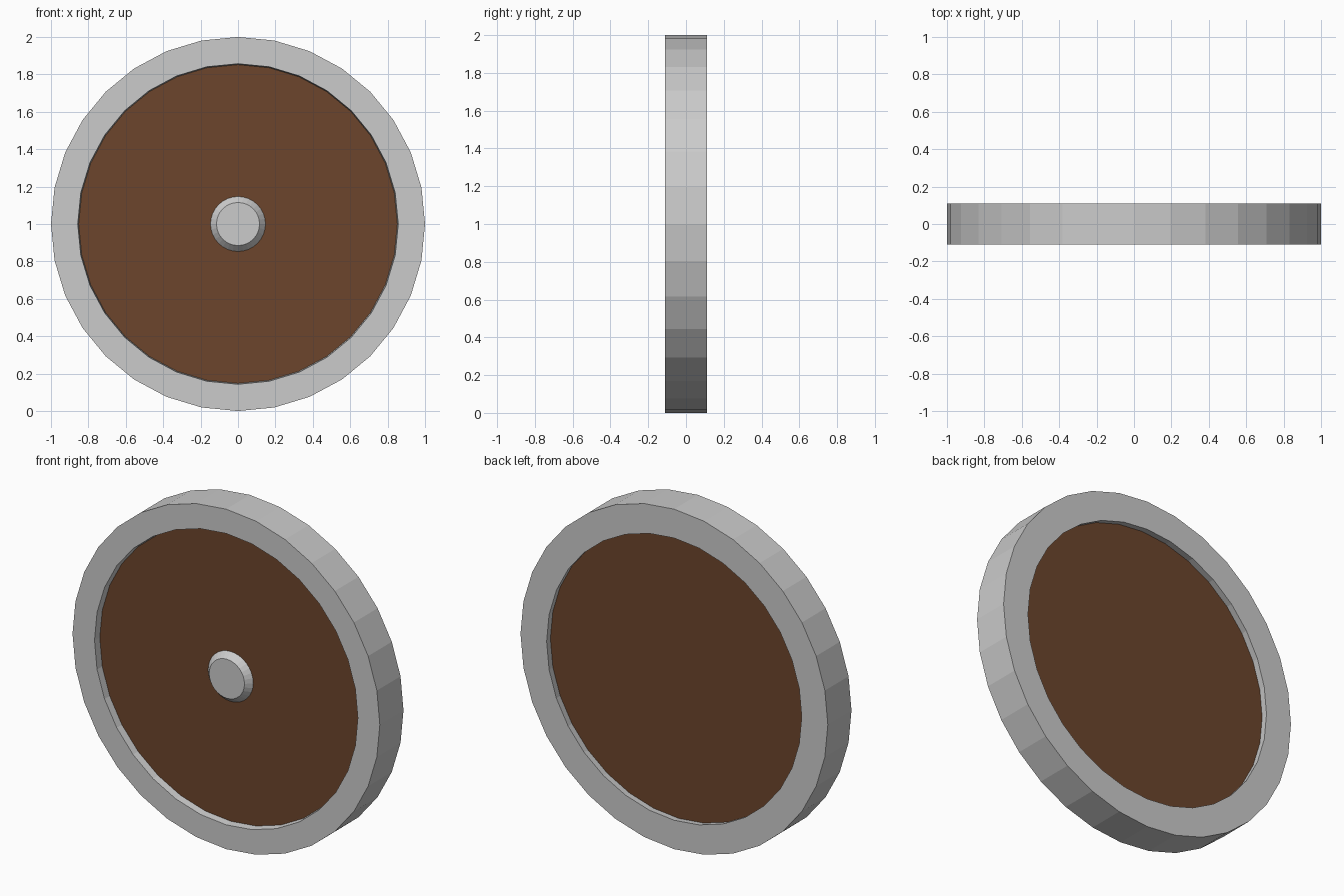
import bpy, bmesh
from math import sin, cos, tau

if "Cube" in bpy.data.objects:
    bpy.data.objects.remove(bpy.data.objects["Cube"])

SIDES = 32


def lathe(name, profile, closed=False, caps=(), color=None):
    """Spin (radius, y) points about the y axis through z = 1."""
    bm = bmesh.new()
    rings = [[bm.verts.new((r * cos(tau * i / SIDES), y, 1 + r * sin(tau * i / SIDES)))
              for i in range(SIDES)] for r, y in profile]
    pairs = list(zip(rings, rings[1:]))
    if closed:
        pairs.append((rings[-1], rings[0]))
    for a, b in pairs:
        for i in range(SIDES):
            j = (i + 1) % SIDES
            bm.faces.new((a[i], a[j], b[j], b[i]))
    for k in caps:
        bm.faces.new(rings[k])
    bmesh.ops.recalc_face_normals(bm, faces=bm.faces)
    mesh = bpy.data.meshes.new(name)
    bm.to_mesh(mesh)
    bm.free()
    obj = bpy.data.objects.new(name, mesh)
    bpy.context.collection.objects.link(obj)
    if color:
        mat = bpy.data.materials.new(name + "_wood")
        mat.diffuse_color = color
        mat.use_nodes = True
        mat.node_tree.nodes["Principled BSDF"].inputs["Base Color"].default_value = mat.diffuse_color
        mesh.materials.append(mat)
    return obj


# Metal rim, its opening slightly narrower at the back
lathe("rim", [(1.0, -0.11), (1.0, 0.11), (0.83, 0.11), (0.857, -0.11)], closed=True)

# Recessed wooden disc
lathe("wooden_disc", [(0.852, -0.068), (0.835, 0.068)], caps=(0, -1),
      color=(0.15, 0.06, 0.025, 1))

# Bevelled hub on the front only
lathe("hub", [(0.147, -0.06), (0.147, -0.068), (0.115, -0.104)], caps=(0, -1))
